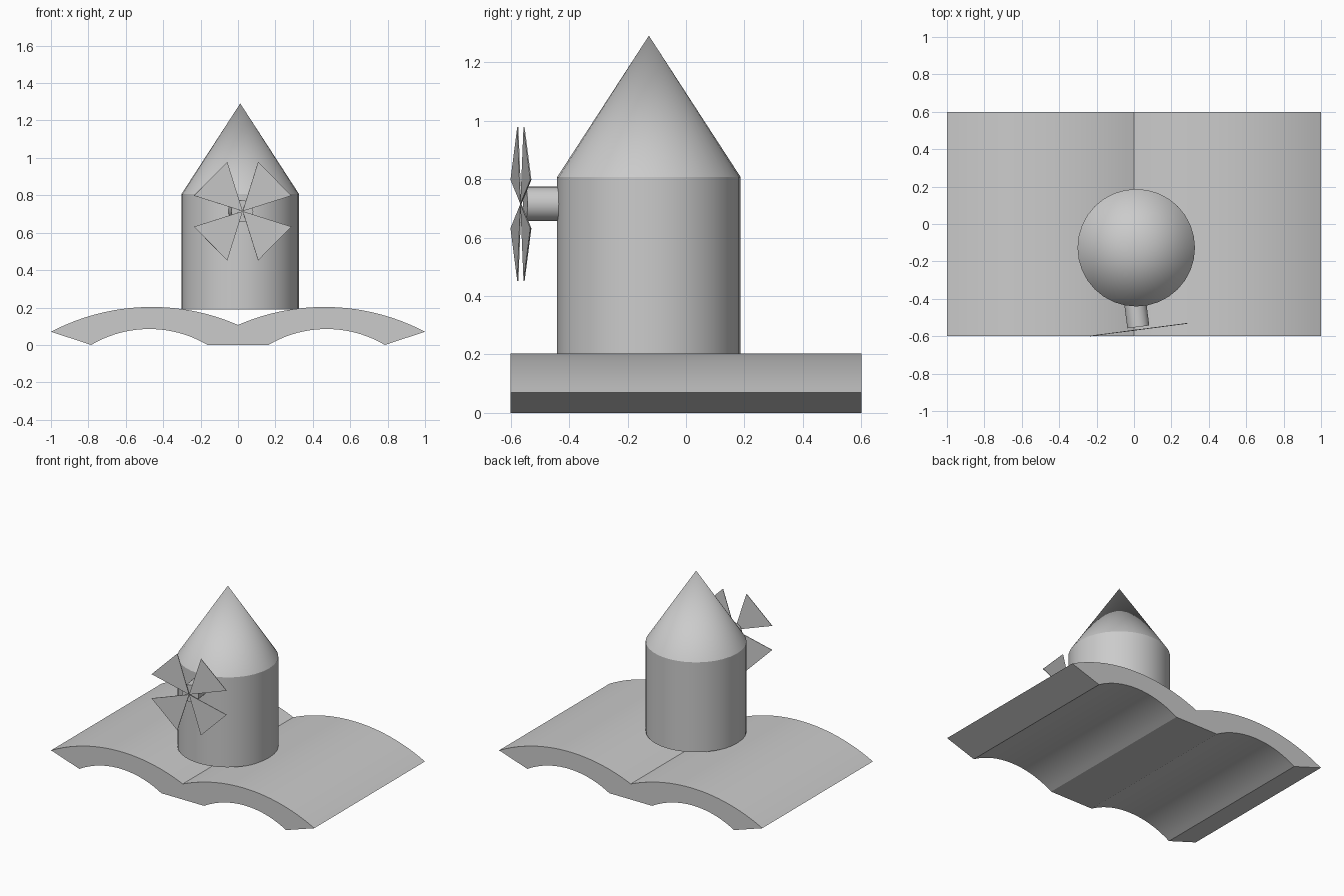
import bpy, bmesh, math
from mathutils import Matrix, Vector

cube = bpy.data.objects.get("Cube")
if cube:
    bpy.data.objects.remove(cube, do_unlink=True)

grey = bpy.data.materials.new("plain grey")
grey.use_nodes = True
COLOR = (0.6, 0.6, 0.6, 1)
grey.diffuse_color = COLOR
grey.node_tree.nodes["Principled BSDF"].inputs["Base Color"].default_value = COLOR


def finish(name, bm, matrix=Matrix(), smooth=True):
    """Turn a bmesh into a shaded object with the grey material."""
    bmesh.ops.recalc_face_normals(bm, faces=bm.faces)
    mesh = bpy.data.meshes.new(name)
    bm.to_mesh(mesh)
    bm.free()
    mesh.materials.append(grey)
    obj = bpy.data.objects.new(name, mesh)
    obj.matrix_world = matrix
    bpy.context.collection.objects.link(obj)
    if smooth:
        bpy.ops.object.select_all(action='DESELECT')
        obj.select_set(True)
        bpy.context.view_layer.objects.active = obj
        bpy.ops.object.shade_smooth_by_angle(angle=math.radians(28))
    return obj


def prism(points, depth):
    """Extrude an x-z outline along y, centred on y = 0."""
    bm = bmesh.new()
    face = bm.faces.new([bm.verts.new((x, -depth / 2, z)) for x, z in points])
    out = bmesh.ops.extrude_face_region(bm, geom=[face])
    moved = [v for v in out["geom"] if isinstance(v, bmesh.types.BMVert)]
    bmesh.ops.translate(bm, verts=moved, vec=(0, depth, 0))
    return bm


def round_part(name, r1, r2, length, matrix, sides=32, caps=True):
    bm = bmesh.new()
    bmesh.ops.create_cone(bm, cap_ends=caps, segments=sides,
                          radius1=r1, radius2=r2, depth=length)
    bmesh.ops.remove_doubles(bm, verts=bm.verts, dist=0.0001)
    return finish(name, bm, matrix)


def arc(cx, top, radius, x0, x1, steps):
    """Points on a circular arch that peaks at (cx, top)."""
    xs = [x0 + (x1 - x0) * i / steps for i in range(steps + 1)]
    return [(x, top - radius + math.sqrt(radius ** 2 - (x - cx) ** 2)) for x in xs]


# Twin-arched base: half an outline, mirrored across x = 0
outer = arc(0.462, 0.203, 1.157, 0, 1, 24)
inner = arc(0.474, 0.085, 0.611, 0.785, 0.163, 20)
inner[0], inner[-1] = (0.785, 0), (0.163, 0)
half = outer + inner
outline = half + [(-x, z) for x, z in reversed(half[1:])]
finish("wavy_base", prism(outline, 1.2))

# Tower and pointed roof
TX, TY, R = 0.012, -0.127, 0.314
BOTTOM, EAVE, PEAK = 0.19, 0.807, 1.291
round_part("tower", R, R, EAVE - BOTTOM,
           Matrix.Translation((TX, TY, (BOTTOM + EAVE) / 2)))
round_part("roof", R, 0, PEAK - EAVE,
           Matrix.Translation((TX, TY, (EAVE + PEAK) / 2)), caps=False)

# Rotor frame, turned slightly about the vertical
rotor = Matrix.Translation((0.025, -0.565, 0.715)) @ Matrix.Rotation(math.radians(7.4), 4, 'Z')

# Shaft between the tower and the sails
round_part("rotor_shaft", 0.059, 0.059, 0.15,
           rotor @ Matrix.Translation((0, 0.09, 0)) @ Matrix.Rotation(math.pi / 2, 4, 'X'))

# Four thin triangular sails
for i in range(4):
    mid = math.radians(45 + 90 * i)
    spread = math.radians(27.5)
    tips = [(0.276 * math.cos(a), 0.276 * math.sin(a)) for a in (mid - spread, mid + spread)]
    finish(f"sail_{i + 1}", prism([(0, 0)] + tips, 0.004), rotor, smooth=False)
